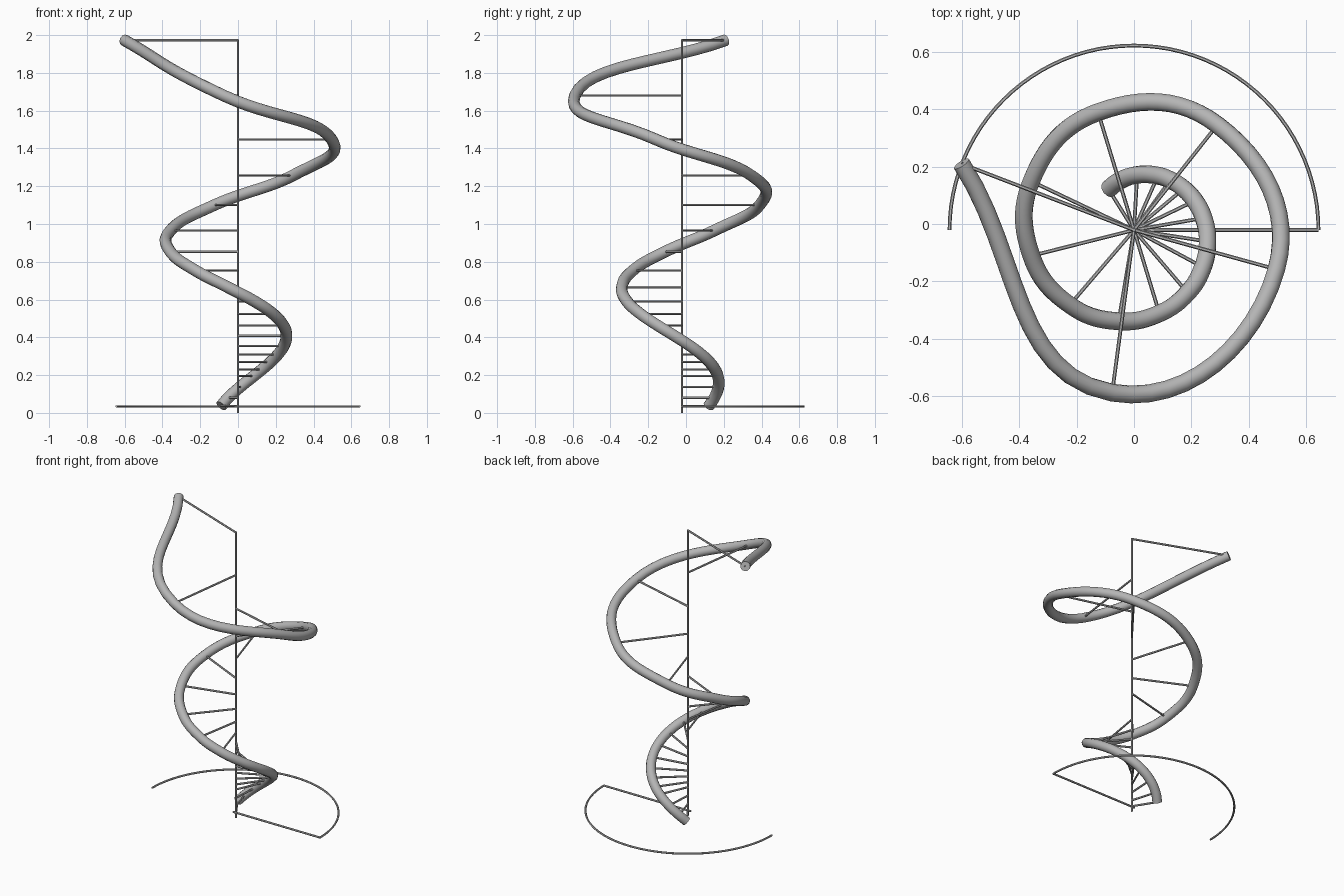
import bpy, math
from mathutils import Vector

if "Cube" in bpy.data.objects:
    bpy.data.objects.remove(bpy.data.objects["Cube"])

AXIS_Y = -0.021
BASE_Z = 0.034
ROD = 0.0066

grey = bpy.data.materials.new("steel_grey")
grey.diffuse_color = (0.46, 0.46, 0.46, 1)
grey.use_nodes = True
grey.node_tree.nodes["Principled BSDF"].inputs["Base Color"].default_value = grey.diffuse_color


def sweep(name, points, radius, smooth_path=False, sides_res=1):
    """Round bar following a list of points."""
    cu = bpy.data.curves.new(name, 'CURVE')
    cu.dimensions = '3D'
    cu.bevel_depth = radius
    cu.bevel_resolution = sides_res
    cu.use_fill_caps = True
    cu.resolution_u = 12
    if smooth_path:
        sp = cu.splines.new('BEZIER')
        sp.bezier_points.add(len(points) - 1)
        for bp, p in zip(sp.bezier_points, points):
            bp.co = p
            bp.handle_left_type = bp.handle_right_type = 'AUTO'
    else:
        sp = cu.splines.new('POLY')
        sp.points.add(len(points) - 1)
        for pt, p in zip(sp.points, points):
            pt.co = (*p, 1)
    ob = bpy.data.objects.new(name, cu)
    bpy.context.collection.objects.link(ob)
    cu.materials.append(grey)
    bpy.ops.object.select_all(action='DESELECT')
    ob.select_set(True)
    bpy.context.view_layer.objects.active = ob
    bpy.ops.object.convert(target='MESH')
    bpy.ops.object.shade_smooth_by_angle(angle=math.radians(50))
    return bpy.context.object


def helix(z):
    """Point on the widening clockwise spiral at height z."""
    t = z - 0.037
    a = math.radians(842 - 352.8 * t)
    r = 0.168 + 0.246 * t
    return Vector((r * math.cos(a), AXIS_Y + r * math.sin(a), z))


# Heights of the spokes, spreading out towards the top
heights = [0.037, 0.08, 0.137, 0.195, 0.23, 0.27, 0.31, 0.355, 0.408, 0.463,
           0.523, 0.59, 0.665, 0.753, 0.853, 0.965, 1.10, 1.257, 1.447, 1.68, 1.973]

# Spiral tube through the spoke tips
sweep("spiral_tube", [helix(z) for z in heights], 0.031, True, 4)

# Central pole
sweep("pole", [(0, AXIS_Y, 0), (0, AXIS_Y, 1.977)], ROD)

# Spokes from pole to tube
for z in heights:
    sweep("spoke", [(0, AXIS_Y, z), helix(z)], ROD)

# Half ring at the base with one radial bar
R = 0.643
arc = [(R * math.cos(math.pi * i / 48), AXIS_Y + R * math.sin(math.pi * i / 48), BASE_Z)
       for i in range(49)]
sweep("base_half_ring", arc, ROD)
sweep("base_bar", [(-0.022, AXIS_Y, BASE_Z), (R, AXIS_Y, BASE_Z)], ROD)
